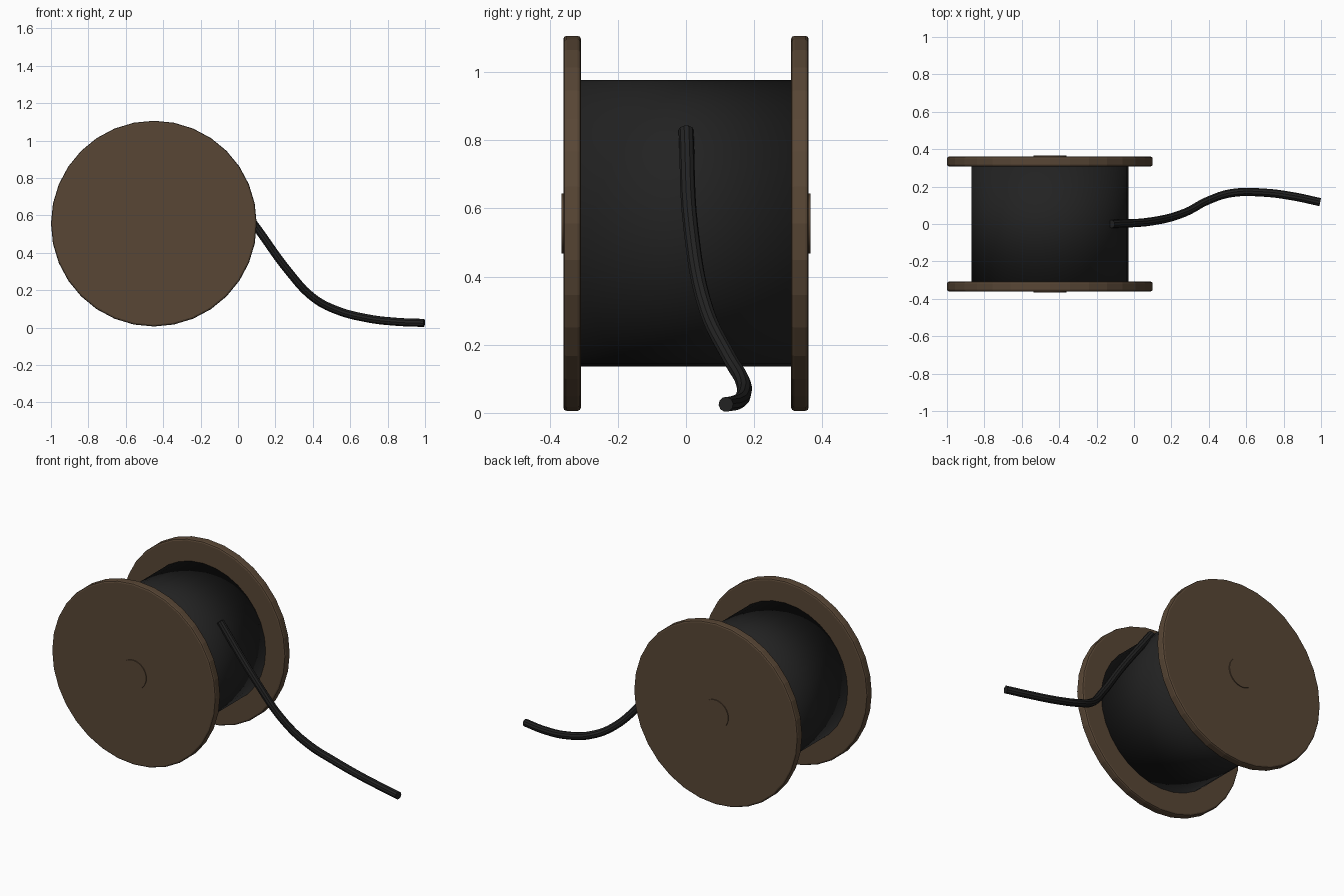
import bpy
import math
from mathutils import Vector

cube = bpy.data.objects.get("Cube")
if cube:
    bpy.data.objects.remove(cube, do_unlink=True)


def material(name, rgb):
    m = bpy.data.materials.new(name)
    m.use_nodes = True
    m.diffuse_color = (*rgb, 1)
    bsdf = next(n for n in m.node_tree.nodes if n.type == 'BSDF_PRINCIPLED')
    bsdf.inputs["Base Color"].default_value = (*rgb, 1)
    return m


wood = material("brown wood", (0.098, 0.062, 0.036))
rubber = material("black rubber", (0.016, 0.016, 0.016))

AXIS = Vector((-0.45, 0, 0.556))


def disc(name, radius, y, depth, sides, mat):
    """Cylinder lying along y, centred on the spool axis."""
    bpy.ops.mesh.primitive_cylinder_add(
        vertices=sides, radius=radius, depth=depth,
        location=AXIS + Vector((0, y, 0)), rotation=(math.pi / 2, 0, 0))
    ob = bpy.context.object
    ob.name = name
    ob.data.materials.append(mat)
    return ob


# Wound drum, softly shaded across its ends
drum = disc("wound_drum", 0.42, 0, 0.63, 32, rubber)
bpy.ops.object.shade_smooth()

# End plates with rounded rims, and their hub caps
for side, sign in (("front", -1), ("back", 1)):
    plate = disc(side + "_plate", 0.55, sign * 0.334, 0.052, 32, wood)
    bevel = plate.modifiers.new("rim", 'BEVEL')
    bevel.width = 0.01
    bevel.segments = 2
    bevel.limit_method = 'ANGLE'
    disc(side + "_hub", 0.088, sign * 0.355, 0.02, 32, wood)
    bpy.ops.object.shade_smooth_by_angle()

# Loose cable end trailing onto the ground
path = [(-0.12, 0, 0.83), (0.1, 0.015, 0.535), (0.275, 0.062, 0.295),
        (0.4, 0.127, 0.162), (0.52, 0.165, 0.096), (0.69, 0.168, 0.05),
        (0.85, 0.148, 0.031), (0.995, 0.117, 0.025)]
curve = bpy.data.curves.new("loose_cable", 'CURVE')
curve.dimensions = '3D'
curve.bevel_depth = 0.022
curve.bevel_resolution = 3
curve.resolution_u = 6
curve.use_fill_caps = True
spline = curve.splines.new('BEZIER')
spline.bezier_points.add(len(path) - 1)
for point, co in zip(spline.bezier_points, path):
    point.co = co
    point.handle_left_type = point.handle_right_type = 'AUTO'
curve.materials.append(rubber)
cable = bpy.data.objects.new("loose_cable", curve)
bpy.context.collection.objects.link(cable)
bpy.ops.object.select_all(action='DESELECT')
cable.select_set(True)
bpy.context.view_layer.objects.active = cable
bpy.ops.object.convert(target='MESH')
bpy.ops.object.shade_smooth_by_angle()
